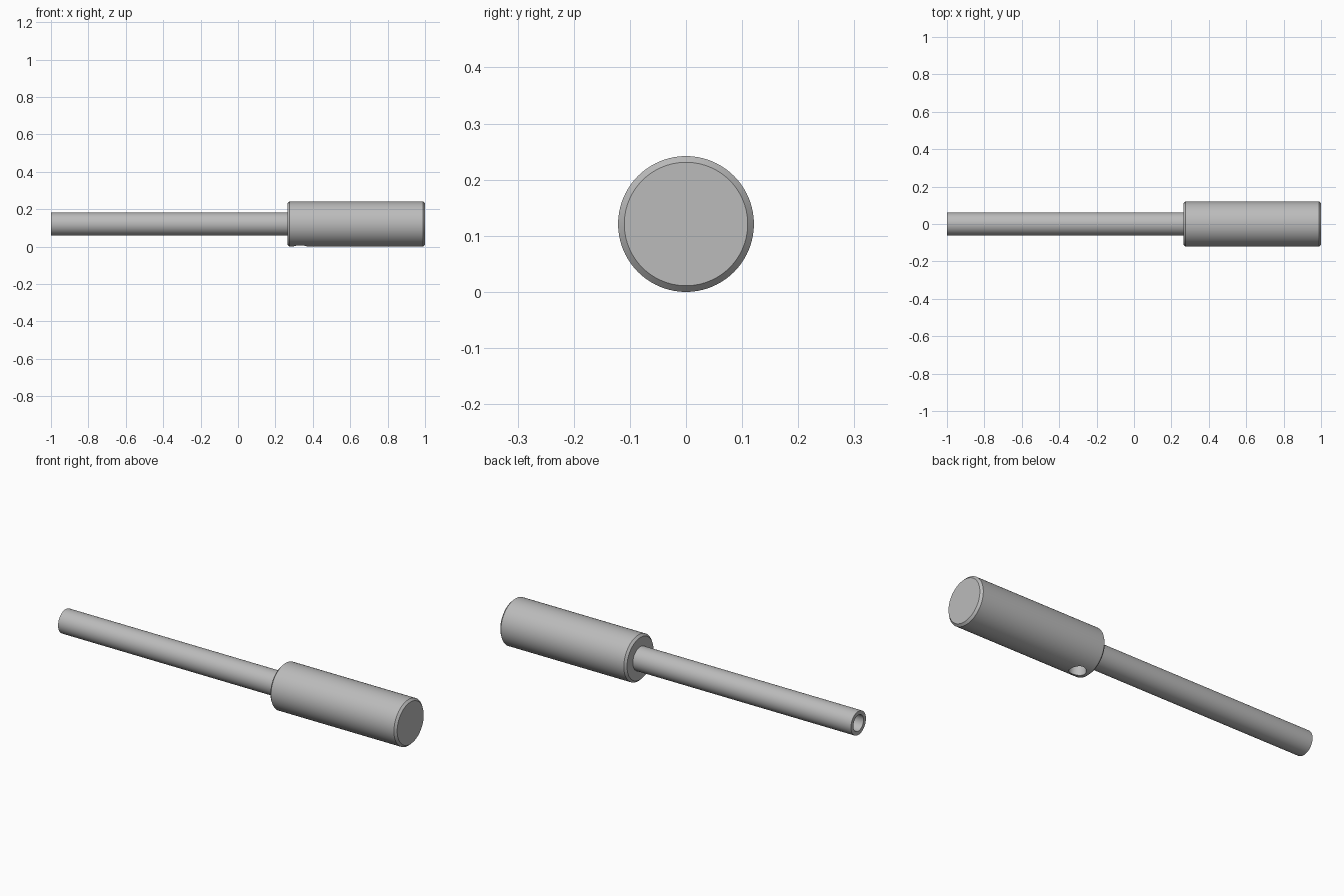
import bpy, bmesh, math
from mathutils import Matrix, Vector

cube = bpy.data.objects.get("Cube")
if cube:
    bpy.data.objects.remove(cube, do_unlink=True)

SIDES = 96
HANDLE_R, ROD_R, BORE_R, SCREW_R = 0.121, 0.062, 0.042, 0.04
HANDLE_START, CHAMFER, SCREW_X = 0.265, 0.011, 0.333

grey = bpy.data.materials.new("satin grey")
grey.use_nodes = True
colour = (0.5, 0.5, 0.5, 1)
grey.diffuse_color = colour
grey.node_tree.nodes["Principled BSDF"].inputs["Base Color"].default_value = colour


def lathe(name, profile, closed=False):
    """Spin (x, radius) points about the long axis."""
    bm = bmesh.new()
    verts = [bm.verts.new((x, 0, r)) for x, r in profile]
    pairs = list(zip(verts, verts[1:]))
    if closed:
        pairs.append((verts[-1], verts[0]))
    edges = [bm.edges.new(p) for p in pairs]
    bmesh.ops.spin(bm, geom=verts + edges, cent=(0, 0, 0), axis=(1, 0, 0),
                   angle=math.tau, steps=SIDES, use_merge=True)
    bmesh.ops.remove_doubles(bm, verts=bm.verts, dist=1e-5)
    bmesh.ops.recalc_face_normals(bm, faces=bm.faces)
    mesh = bpy.data.meshes.new(name)
    bm.to_mesh(mesh)
    bm.free()
    obj = bpy.data.objects.new(name, mesh)
    bpy.context.collection.objects.link(obj)
    obj.location.z = HANDLE_R
    mesh.materials.append(grey)
    return obj


def smooth(obj):
    bpy.ops.object.select_all(action="DESELECT")
    obj.select_set(True)
    bpy.context.view_layer.objects.active = obj
    bpy.ops.object.shade_smooth_by_angle(angle=math.radians(30))


# Chamfered handle, closed at both ends
inner = HANDLE_R - CHAMFER
handle = lathe("handle", [
    (HANDLE_START, 0), (HANDLE_START, inner), (HANDLE_START + CHAMFER, HANDLE_R),
    (1 - CHAMFER, HANDLE_R), (1, inner), (1, 0)])

# Set screw hole through the underside, down to the rod
bpy.ops.mesh.primitive_cylinder_add(vertices=48, radius=SCREW_R, depth=0.2,
                                    location=(SCREW_X, 0, HANDLE_R - 0.14))
cutter = bpy.context.object
cutter.name = "screw_hole_cutter"
cutter.data.materials.append(grey)
cut = handle.modifiers.new("screw hole", "BOOLEAN")
cut.operation, cut.solver, cut.object = "DIFFERENCE", "EXACT", cutter
bpy.context.view_layer.objects.active = handle
bpy.ops.object.modifier_apply(modifier=cut.name)
bpy.data.objects.remove(cutter, do_unlink=True)
smooth(handle)

# Hollow rod seated inside the handle
rod = lathe("hollow_rod", [
    (-1, BORE_R), (-1, ROD_R), (HANDLE_START + 0.15, ROD_R),
    (HANDLE_START + 0.15, 0), (HANDLE_START, 0), (HANDLE_START, BORE_R)], closed=True)
smooth(rod)
